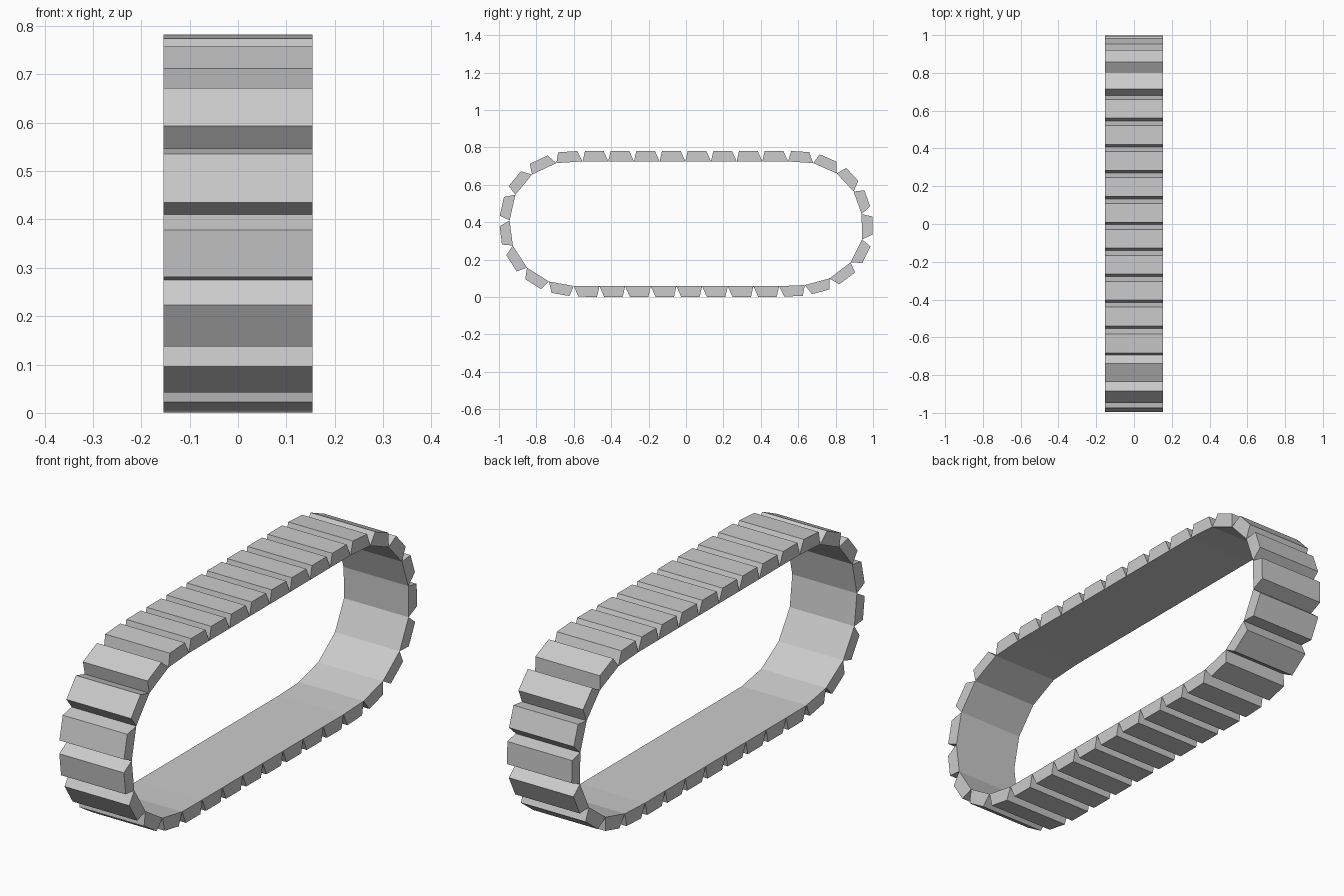
import bpy, bmesh
from mathutils import Vector

if "Cube" in bpy.data.objects:
    bpy.data.objects.remove(bpy.data.objects["Cube"])

HALF_W = 0.154       # half track width
DEPTH = 0.057        # pad thickness
START_IN, END_IN = 0.013, 0.025   # how far the outer face is tapered in

# Hinge points of the inner loop as (y, z), clockwise seen from +x
left_end = [(-0.60, 0.059), (-0.733, 0.083), (-0.85, 0.157), (-0.926, 0.275),
            (-0.943, 0.41), (-0.912, 0.547), (-0.823, 0.655), (-0.693, 0.716)]
top_run = [(-0.553 + 0.1373 * i, 0.725) for i in range(9)]
right_end = [(0.68, 0.716), (0.806, 0.661), (0.896, 0.564), (0.939, 0.443),
             (0.941, 0.308), (0.88, 0.185), (0.766, 0.099), (0.635, 0.064)]
bottom_run = [(0.635 - 0.1372 * i, 0.058) for i in range(1, 9)]
hinges = [Vector(p) for p in left_end + top_run + right_end + bottom_run]


def add_link(bm, a, b):
    """One tapered track pad between hinges a and b, extruded across x."""
    d = (b - a).normalized()
    n = Vector((-d.y, d.x)) * DEPTH
    profile = [a, b, b - d * END_IN + n, a + d * START_IN + n]
    near = [bm.verts.new((-HALF_W, p.x, p.y)) for p in profile]
    far = [bm.verts.new((HALF_W, p.x, p.y)) for p in profile]
    bm.faces.new(near)
    bm.faces.new(far[::-1])
    for i in range(4):
        j = (i + 1) % 4
        bm.faces.new((near[i], far[i], far[j], near[j]))


# Track belt made of all the pads
bm = bmesh.new()
for i, a in enumerate(hinges):
    add_link(bm, a, hinges[(i + 1) % len(hinges)])
bmesh.ops.recalc_face_normals(bm, faces=bm.faces)
mesh = bpy.data.meshes.new("track_belt")
bm.to_mesh(mesh)
bm.free()
track = bpy.data.objects.new("track_belt", mesh)
bpy.context.collection.objects.link(track)
